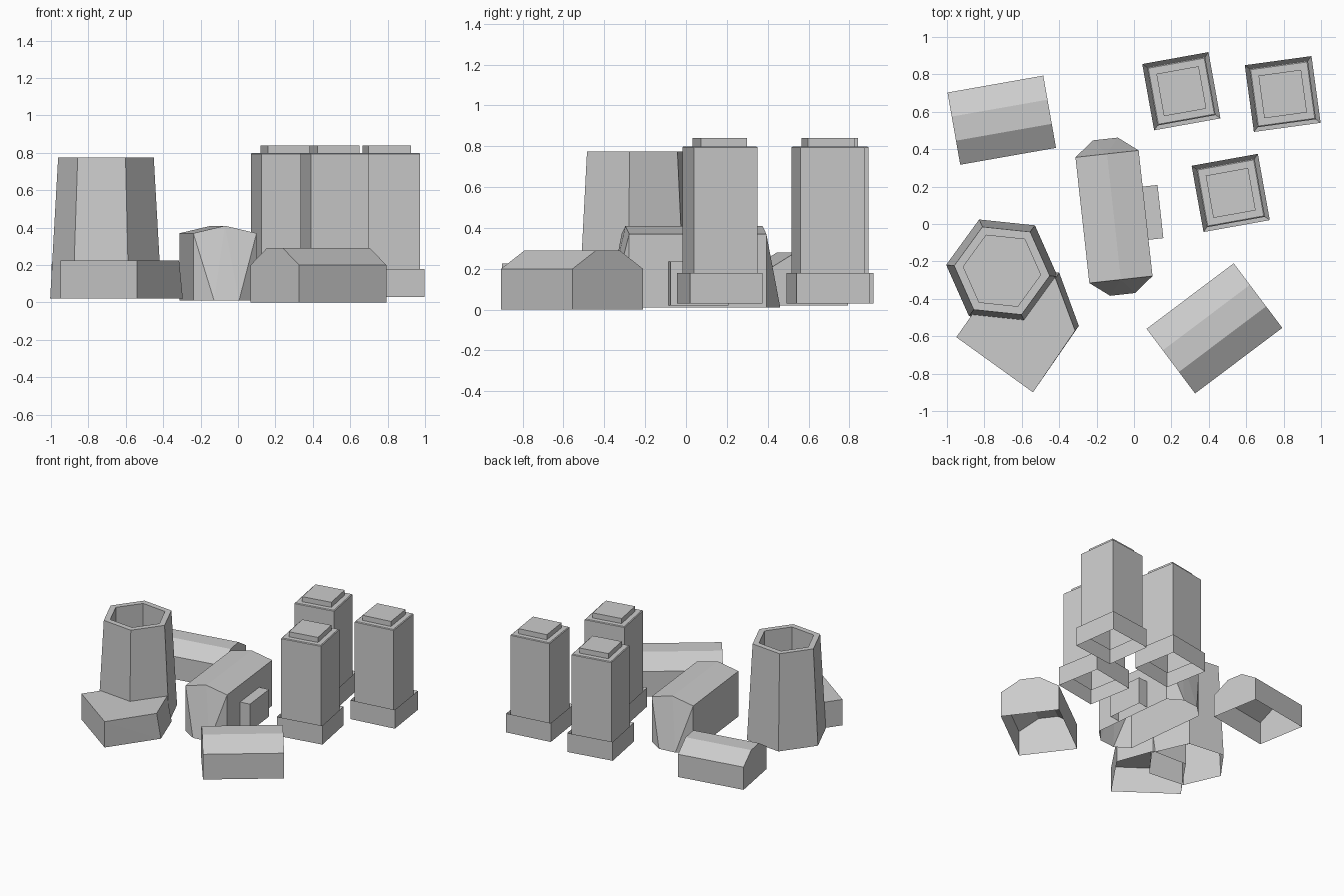
import bpy, bmesh
from math import sin, cos, pi, radians
from mathutils import Vector

if "Cube" in bpy.data.objects:
    bpy.data.objects.remove(bpy.data.objects["Cube"])


def finish(name, bm, loc=(0, 0), rot=0):
    bmesh.ops.dissolve_limit(bm, angle_limit=0.01, verts=bm.verts[:], edges=bm.edges[:])
    bmesh.ops.recalc_face_normals(bm, faces=bm.faces[:])
    mesh = bpy.data.meshes.new(name)
    bm.to_mesh(mesh)
    bm.free()
    ob = bpy.data.objects.new(name, mesh)
    ob.location = (loc[0], loc[1], 0)
    ob.rotation_euler.z = radians(rot)
    bpy.context.collection.objects.link(ob)


def hull(name, points, loc=(0, 0), rot=0):
    """Convex shell around points, open underneath."""
    bm = bmesh.new()
    for p in points:
        bm.verts.new(p)
    bmesh.ops.convex_hull(bm, input=bm.verts[:])
    low = min(p[2] for p in points) + 0.001
    floor = [f for f in bm.faces if all(v.co.z < low for v in f.verts)]
    bmesh.ops.delete(bm, geom=floor, context='FACES_ONLY')
    finish(name, bm, loc, rot)


def stack(name, sides, profile, loc, rot):
    """Stacked polygon rings (radius, z), open underneath, capped at the end."""
    bm = bmesh.new()
    rings = [[bm.verts.new((r * cos(2 * pi * i / sides), r * sin(2 * pi * i / sides), z))
              for i in range(sides)] for r, z in profile]
    for a, b in zip(rings, rings[1:]):
        for i in range(sides):
            j = (i + 1) % sides
            bm.faces.new((a[i], a[j], b[j], b[i]))
    bm.faces.new(rings[-1])
    finish(name, bm, loc, rot)


# Three square towers: plinth with a funnel ledge, shaft, raised roof cap
half = [(.18, .03), (.18, .18), (.158, .13), (.158, .795), (.152, .80),
        (.115, .80), (.115, .84)]
tower = [(h * 2 ** .5, z) for h, z in half]
for n, (x, y, a) in enumerate([(.253, .71, 10.2), (.795, .695, 7.8), (.517, .166, 10.2)]):
    stack(f"square_tower_{n + 1}", 4, tower, (x, y), a + 45)

# Two sheds with a flat-topped gable roof
for n, (x, y, a, length, width, z0, top) in enumerate([
        (-.707, .555, 10, .52, .392, .02, .28), (.43, -.558, 36.9, .583, .432, 0, .29)]):
    section = [(.5, z0), (.5, .2), (.167, top)]
    hull(f"shed_{n + 1}", [(sx * length / 2, sy * w * width, z)
                           for w, z in section for sx in (-1, 1) for sy in (-1, 1)], (x, y), a)

# Central hall: low gable roof, wedge-shaped ends running out to narrow feet
hall = []
for sy in (-1, 1):
    hall.append((0, sy * .338, .41))
    for sx in (-1, 1):
        hall += [(sx * .17, sy * .338, .01), (sx * .17, sy * .338, .37), (sx * .067, sy * .418, .01)]
hull("central_hall", hall, (-.107, .039), 6.3)

# Small annex on the side of the hall
hull("hall_annex", [(x, y, z) for x in (.165, .25) for y in (-.143, .143) for z in (.02, .235)],
     (-.107, .039), 6.3)

# Hollow tapering six-sided tower
stack("hexagonal_tower", 6, [(.30, .02), (.257, .775), (.208, .775), (.208, .3)], (-.706, -.25), -6)

# Low block at the foot of the hexagonal tower
hull("tower_foot_block",
     [(x, y, .225) for x, y in [(-.95, -.605), (-.54, -.9), (-.315, -.57), (-.42, -.29), (-.7, -.25)]] +
     [(x, y, .02) for x, y in [(-.95, -.605), (-.54, -.9), (-.295, -.545), (-.40, -.26), (-.7, -.25)]])
